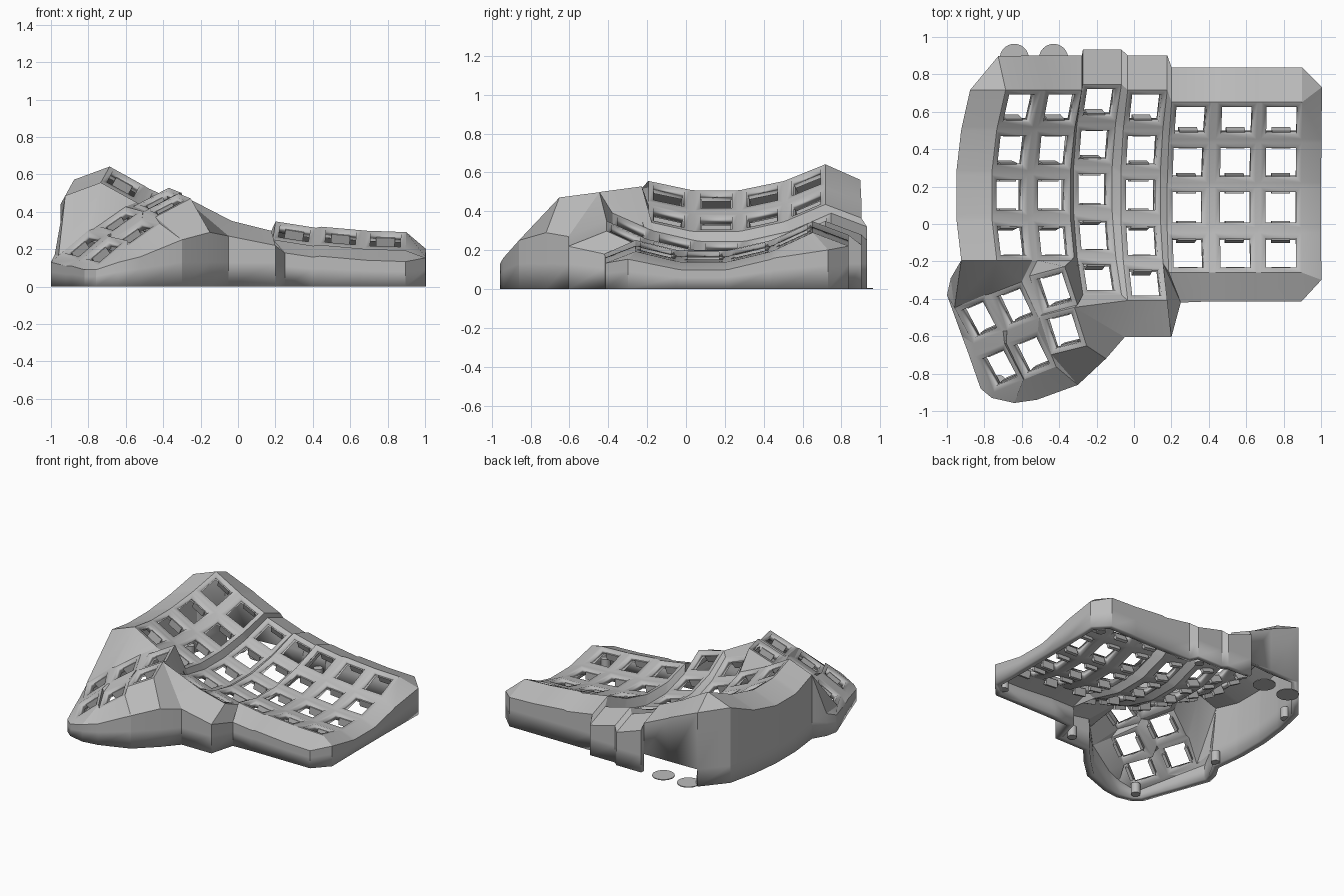
import bpy, bmesh
from math import radians, atan
from mathutils import Matrix, Vector

cube = bpy.data.objects.get("Cube")
if cube:
    bpy.data.objects.remove(cube, do_unlink=True)

grey = bpy.data.materials.new("warm_grey_plastic")
grey.use_nodes = True
grey.diffuse_color = (0.5, 0.5, 0.5, 1)
grey.node_tree.nodes["Principled BSDF"].inputs["Base Color"].default_value = (0.5, 0.5, 0.5, 1)

HALF, HOLE, THICK = 0.109, 0.081, 0.05
LB, RB, RF, LF = (-1, 1), (1, 1), (1, -1), (-1, -1)
CORNERS = (LB, RB, RF, LF)


def finish(bm, name, smooth=False):
    mesh = bpy.data.meshes.new(name)
    bm.to_mesh(mesh)
    bm.free()
    mesh.materials.append(grey)
    ob = bpy.data.objects.new(name, mesh)
    bpy.context.collection.objects.link(ob)
    if smooth:
        bpy.ops.object.select_all(action="DESELECT")
        ob.select_set(True)
        bpy.context.view_layer.objects.active = ob
        bpy.ops.object.shade_smooth_by_angle(angle=radians(22))
    return ob


# Key placements: each finger column is tilted and curved front to back
columns = [  # x, y, z of the home key, tilt, number of rows
    (-0.665, 0.155, 0.455, 29, 4), (-0.44, 0.155, 0.34, 24, 4),
    (-0.22, 0.185, 0.21, 19, 5), (0.035, 0.155, 0.175, 14, 5),
    (0.285, 0.09, 0.18, 9, 4), (0.54, 0.09, 0.158, 5, 4), (0.785, 0.09, 0.142, 2, 4)]
row_shift = (0.463, 0.237, 0, -0.243, -0.465)
curve = 0.5
frames = {}
for c, (x, y, z, tilt, rows) in enumerate(columns):
    for r in range(rows):
        d = row_shift[r]
        base = Matrix.Translation((x, y, z)) @ Matrix.Rotation(radians(tilt), 4, "Y")
        frames[c, r] = (base @ Matrix.Translation((0, d, curve * d * d))
                        @ Matrix.Rotation(atan(2 * curve * d), 4, "X"))

# Thumb keys: position, turn, tilt
thumb = {"a": (-0.83, -0.51, 0.22, 23, -38), "b": (-0.64, -0.44, 0.355, 21, -33),
         "c": (-0.43, -0.355, 0.465, 15, -27), "d": (-0.72, -0.77, 0.19, 23, -38),
         "e": (-0.55, -0.7, 0.29, 22, -33), "f": (-0.38, -0.572, 0.435, 14, -27)}
for k, (x, y, z, turn, tilt) in thumb.items():
    frames[k] = (Matrix.Translation((x, y, z)) @ Matrix.Rotation(radians(turn), 4, "Z")
                 @ Matrix.Rotation(radians(tilt), 4, "Y") @ Matrix.Rotation(radians(8), 4, "X"))

bm = bmesh.new()
K = {}


def fill(*verts):
    unique = list(dict.fromkeys(verts))
    if len(unique) > 2 and not bm.faces.get(unique):
        return bm.faces.new(unique)


# Square key frames with an open middle
for k, m in frames.items():
    K[k] = {s: bm.verts.new(m @ Vector((s[0] * HALF, s[1] * HALF, 0))) for s in CORNERS}
    inner = {s: bm.verts.new(m @ Vector((s[0] * HOLE, s[1] * HOLE, 0))) for s in CORNERS}
    for i, s in enumerate(CORNERS):
        t = CORNERS[(i + 1) % 4]
        fill(K[k][s], K[k][t], inner[t], inner[s])


def web(nw, ne, sw, se):
    """Join a key to its right, front and diagonal neighbours."""
    has = [q in K for q in (nw, ne, sw, se)]
    if has[0] and has[1]:
        fill(K[nw][RB], K[ne][LB], K[ne][LF], K[nw][RF])
    if has[0] and has[2]:
        fill(K[nw][LF], K[nw][RF], K[sw][RB], K[sw][LB])
    if all(has):
        fill(K[nw][RF], K[ne][LF], K[se][LB], K[sw][RB])


for c in range(7):
    for r in range(5):
        web((c, r), (c + 1, r), (c, r + 1), (c + 1, r + 1))
for nw, ne, sw, se in ("abde", "bcef", "c-f-", "de--", "ef--"):
    web(nw, ne, sw, se)

# Bridge between the thumb cluster and the finger columns
bridge = [((0, 3), LF, "a", LB), ((0, 3), LF, "a", RB), ((0, 3), LF, "b", LB),
          ((0, 3), RF, "b", RB), ((1, 3), LF, "c", LB), ((1, 3), RF, "c", RB),
          ((2, 3), LF, "c", RB), ((2, 4), LB, "c", RF), ((2, 4), LF, "f", RB),
          ((2, 4), RF, "f", RB), ((3, 4), LF, "f", RB)]
pairs = [(K[p][s], K[q][t]) for p, s, q, t in bridge]
for (p, q), (p2, q2) in zip(pairs, pairs[1:]):
    fill(p, p2, q2, q)
fill(K[3, 3][RF], K[4, 3][LF], K[3, 4][RB])

# Outer rim, listed clockwise as plate corner and rim point
ring = []


def off(k, s, dx, dy, dz):
    ring.append((K[k][s], K[k][s].co + Vector((dx, dy, dz))))


def at(k, s, *point):
    ring.append((K[k][s], Vector(point)))


off((0, 0), LB, -0.04, 0.18, -0.08)
for c in range(7):
    for s in (LB, RB):
        if (c, s) != (0, LB):
            off((c, 0), s, 0, 0.185, -0.07)
off((6, 0), RB, 0.106, 0.08, -0.09)
for r in range(4):
    for s in (RB, RF):
        if (r, s) != (0, RB):
            off((6, r), s, 0.106, -0.04 if (r, s) == (3, RF) else 0, -0.04)
for c in (6, 5, 4):
    off((c, 3), RF, 0, -0.155, -0.06)
    if c > 4:
        off((c, 3), LF, 0, -0.155, -0.06)
corner = (0.25, -0.42, 0.18)
at((4, 3), LF, *corner)
at((3, 4), RB, *corner)
at((3, 4), RF, 0.2, -0.605, 0.22)
at((3, 4), LF, -0.05, -0.605, 0.27)
at("f", RB, -0.05, -0.605, 0.27)
at("f", RF, -0.15, -0.72, 0.29)
at("f", LF, -0.3, -0.86, 0.25)
at("e", RF, -0.3, -0.86, 0.25)
at("e", LF, -0.52, -0.94, 0.16)
at("d", RF, -0.64, -0.957, 0.13)
at("d", LF, -0.76, -0.93, 0.09)
at("d", LF, -0.82, -0.88, 0.09)
at("d", LB, -0.89, -0.68, 0.11)
at("a", LF, -0.92, -0.6, 0.11)
at("a", LB, -1.0, -0.38, 0.13)
at("a", LB, -0.98, -0.29, 0.17)
at("a", LB, *(K[0, 3][LF].co + Vector((-0.19, 0, -0.07))))
for r in (3, 2, 1, 0):
    for s in (LF, LB):
        off((0, r), s, -0.19, 0, -0.07)

# Walls from rim to ground, with a cable opening at the back left
shared = {}


def vert(p):
    key = tuple(round(v, 4) for v in p)
    if key not in shared:
        shared[key] = bm.verts.new(p)
    return shared[key]


def drop(p):
    return [vert(p), vert((p.x, p.y, min(0.13, 0.6 * p.z))), vert((p.x, p.y, 0))]


for i, (p, rim) in enumerate(ring):
    p2, rim2 = ring[(i + 1) % len(ring)]
    one, two = drop(rim), drop(rim2)
    fill(p, p2, two[0], one[0])
    if one[0] != two[0]:
        fill(one[0], two[0], two[1], one[1])
        if i > 2:
            fill(one[1], two[1], two[2], one[2])

bmesh.ops.recalc_face_normals(bm, faces=bm.faces[:])
if sum(f.normal.z * f.calc_area() for f in bm.faces) < 0:
    bmesh.ops.reverse_faces(bm, faces=bm.faces[:])
case = finish(bm, "keyboard_case", True)
shell = case.modifiers.new("wall_thickness", "SOLIDIFY")
shell.thickness = THICK
shell.offset = -1

# Switch clips under the front and back edge of each key hole
bm = bmesh.new()
for m in frames.values():
    for side in (-1, 1):
        bmesh.ops.create_cube(bm, size=1, matrix=m @ Matrix.Translation((0, side * 0.084, -0.05))
                              @ Matrix.Diagonal((0.1, 0.022, 0.055, 1)))
finish(bm, "switch_clips")


# Screw posts inside the walls and flat feet beside the cable opening
def discs(name, points, radius, height):
    bm = bmesh.new()
    for x, y in points:
        bmesh.ops.create_cone(bm, cap_ends=True, segments=32, radius1=radius, radius2=radius,
                              depth=height, matrix=Matrix.Translation((x, y, height / 2)))
    finish(bm, name, True)


discs("screw_posts", [(-0.84, 0.62), (0.1, 0.82), (0.9, 0.72), (0.9, -0.32),
                      (0.12, -0.52), (-0.72, -0.84), (-0.86, -0.15)], 0.032, 0.08)
discs("flat_feet", [(-0.64, 0.885), (-0.43, 0.885)], 0.078, 0.006)
